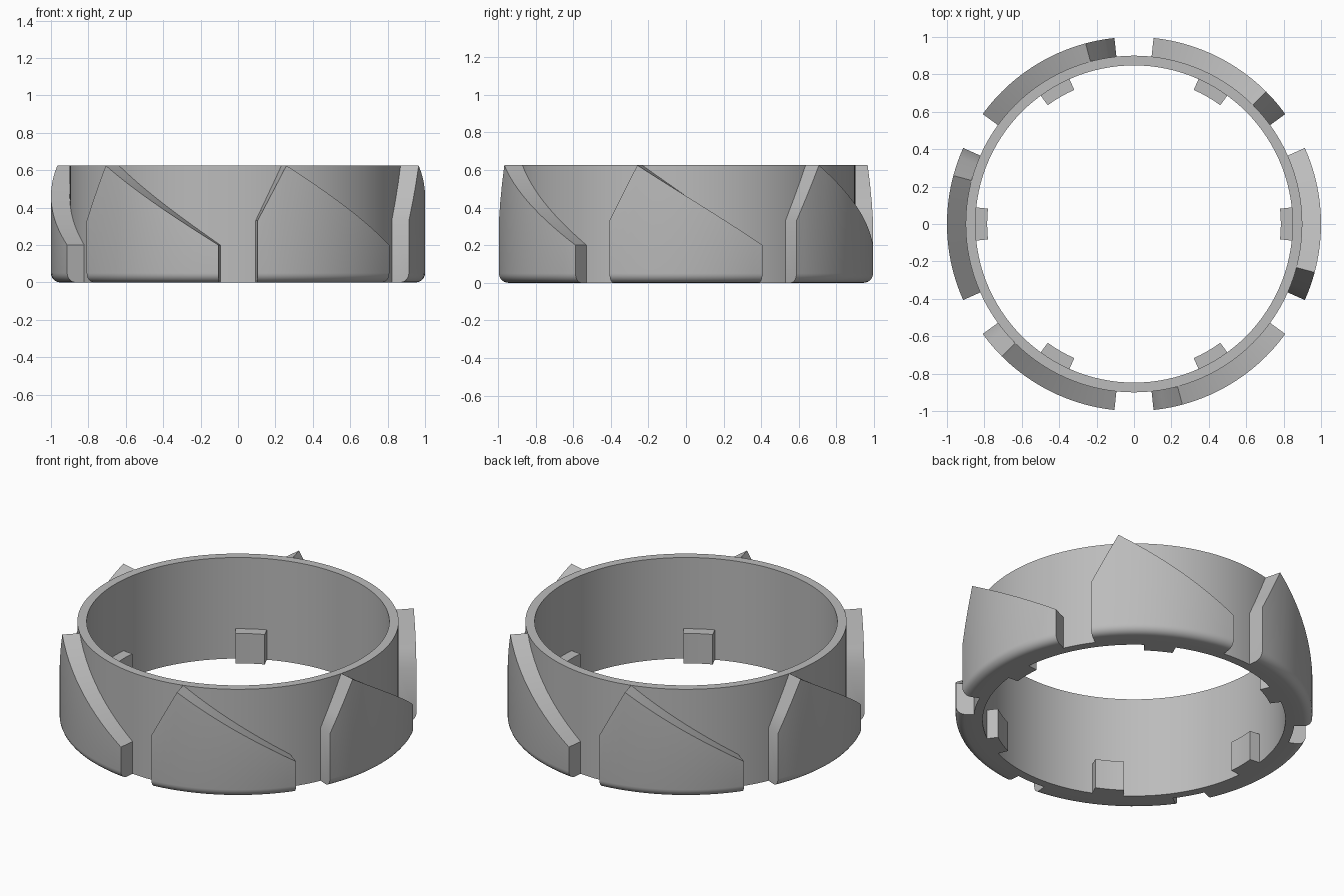
import bpy
import bmesh
from math import radians, cos, sin, pi

if "Cube" in bpy.data.objects:
    bpy.data.objects.remove(bpy.data.objects["Cube"])

HEIGHT = 0.625
BORE, WALL, OUTER = 0.848, 0.9, 1.0
FILLET = 0.05

grey = bpy.data.materials.new("plain grey")
grey.use_nodes = True
grey.diffuse_color = (0.5, 0.5, 0.5, 1)
grey.node_tree.nodes["Principled BSDF"].inputs["Base Color"].default_value = (0.5, 0.5, 0.5, 1)


def sweep(name, section, angles, closed=False):
    """Sweep a (radius, z) section around z; section(a) may vary with the angle."""
    bm = bmesh.new()
    cols = []
    for a in angles:
        t = radians(a)
        cols.append([bm.verts.new((r * cos(t), r * sin(t), z)) for r, z in section(a)])
    n = len(cols[0])
    pairs = list(zip(cols, cols[1:]))
    if closed:
        pairs.append((cols[-1], cols[0]))
    for c, d in pairs:
        for i in range(n):
            j = (i + 1) % n
            bm.faces.new((c[i], d[i], d[j], c[j]))
    if not closed:
        bm.faces.new(cols[0])
        bm.faces.new(cols[-1])
    bmesh.ops.recalc_face_normals(bm, faces=bm.faces[:])
    mesh = bpy.data.meshes.new(name)
    bm.to_mesh(mesh)
    bm.free()
    mesh.materials.append(grey)
    obj = bpy.data.objects.new(name, mesh)
    bpy.context.collection.objects.link(obj)
    bpy.ops.object.select_all(action='DESELECT')
    obj.select_set(True)
    bpy.context.view_layer.objects.active = obj
    bpy.ops.object.shade_smooth_by_angle(angle=radians(30))
    return obj


def repeat_six(first):
    """Linked copies every sixty degrees."""
    for k in range(1, 6):
        copy = first.copy()
        copy.name = f"{first.name}_{k + 1}"
        copy.rotation_euler.z = k * pi / 3
        bpy.context.collection.objects.link(copy)


# Ring wall
sweep("ring_wall",
      lambda a: [(BORE, 0), (WALL, 0), (WALL, HEIGHT), (BORE, HEIGHT)],
      range(0, 360, 3), closed=True)

# Outer pads: short steep side, off-centre peak, long ramp, rounded lower edge
EDGE, PEAK = 24, -15


def pad_top(a):
    if a < PEAK:
        return 0.33 + (HEIGHT - 0.33) * (a + EDGE) / (PEAK + EDGE)
    return HEIGHT + (0.2 - HEIGHT) * (a - PEAK) / (EDGE - PEAK)


def pad_section(a):
    arc = [(OUTER - FILLET + FILLET * sin(t), FILLET - FILLET * cos(t))
           for t in (pi / 2 * i / 6 for i in range(7))]
    top = pad_top(a)
    return [(WALL - 0.01, 0)] + arc + [(OUTER, top), (WALL - 0.01, top)]


repeat_six(sweep("outer_pad", pad_section, range(-EDGE, EDGE + 1, 3)))

# Inner lugs standing on the lower rim
repeat_six(sweep("inner_lug",
                 lambda a: [(0.785, 0), (BORE + 0.01, 0), (BORE + 0.01, 0.185), (0.785, 0.185)],
                 range(-6, 7, 3)))
